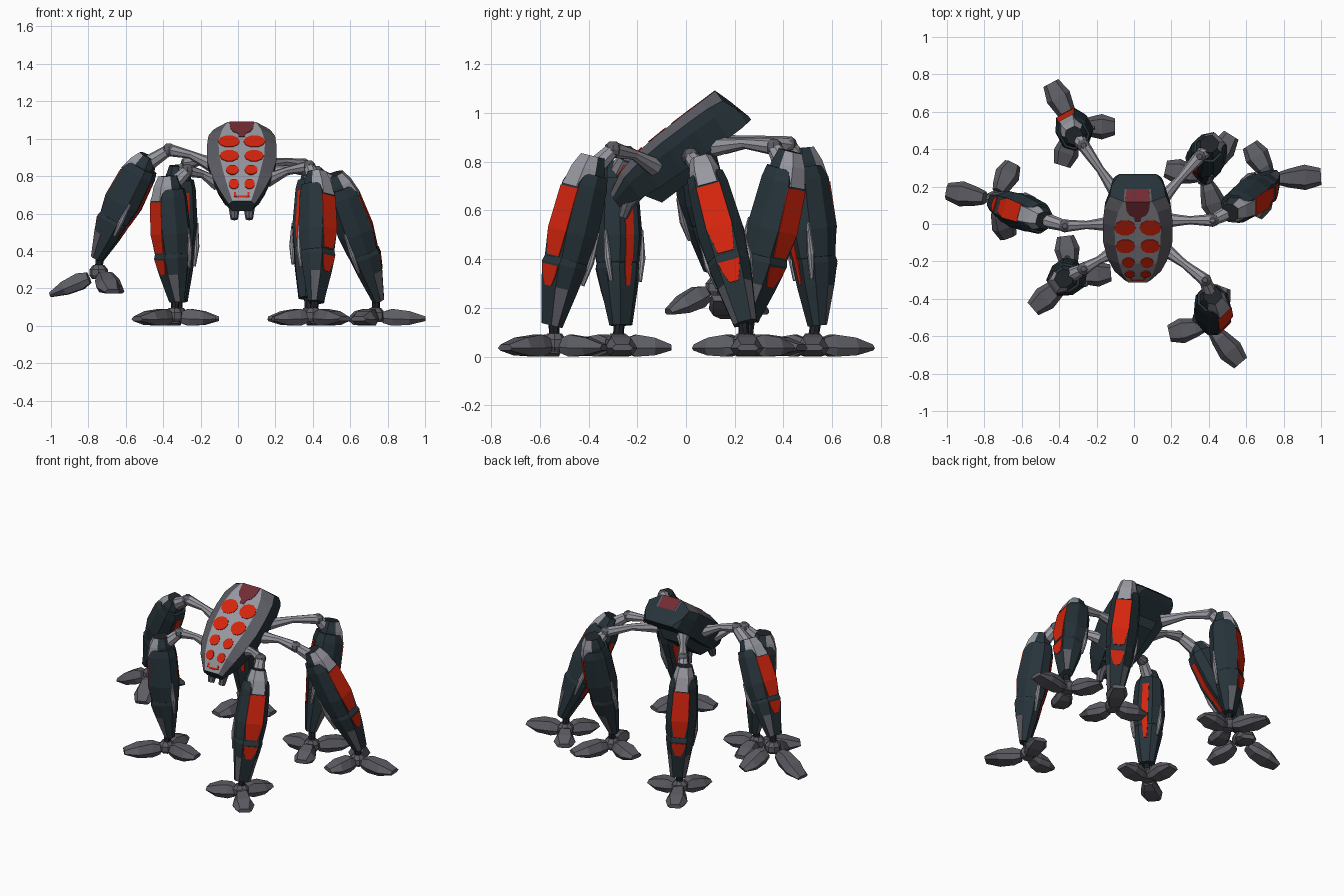
import bpy, bmesh, math
from mathutils import Vector, Matrix

cube = bpy.data.objects.get("Cube")
if cube:
    bpy.data.objects.remove(cube, do_unlink=True)


def material(name, rgb):
    m = bpy.data.materials.new(name)
    m.use_nodes = True
    m.diffuse_color = (*rgb, 1)
    m.node_tree.nodes["Principled BSDF"].inputs["Base Color"].default_value = (*rgb, 1)
    return m


SLATE, RED, LIGHT, GREY, MAROON, JOINT = range(6)
MATS = [material("dark slate", (.02, .034, .043)), material("signal red", (.66, .018, .004)),
        material("light grey", (.31, .31, .35)), material("mid grey", (.105, .105, .125)),
        material("maroon", (.16, .025, .033)), material("joint black", (.015, .018, .022))]


def loft(name, rings, matrix=Matrix(), color=SLATE, rule=None):
    """Skin a list of rings; rule(segment, side) may pick another colour."""
    bm = bmesh.new()
    rows = [[bm.verts.new(matrix @ Vector(p)) for p in ring] for ring in rings]
    n = len(rows[0])
    for i in range(len(rows) - 1):
        for j in range(n):
            k = (j + 1) % n
            f = bm.faces.new((rows[i][j], rows[i][k], rows[i + 1][k], rows[i + 1][j]))
            f.material_index = rule(i, j) if rule else color
    for row in (rows[0], rows[-1]):
        bm.faces.new(row).material_index = color
    bmesh.ops.recalc_face_normals(bm, faces=bm.faces)
    mesh = bpy.data.meshes.new(name)
    bm.to_mesh(mesh)
    bm.free()
    for m in MATS:
        mesh.materials.append(m)
    ob = bpy.data.objects.new(name, mesh)
    bpy.context.collection.objects.link(ob)
    return ob


def circle(r, z, n=8, squash=1.0):
    return [(r * math.cos(2 * math.pi * i / n), squash * r * math.sin(2 * math.pi * i / n), z)
            for i in range(n)]


def tube(name, points, radii, color):
    """Round bar through the points with changing radius."""
    pts = [Vector(p) for p in points]
    rings = []
    for i, p in enumerate(pts):
        d = pts[min(i + 1, len(pts) - 1)] - pts[max(i - 1, 0)]
        q = d.to_track_quat("Z", "Y")
        rings.append([p + q @ Vector(c) for c in circle(radii[i], 0)])
    return loft(name, rings, color=color)


def ball(name, center, r):
    rings = [circle(r * math.sin(a), r * math.cos(a)) for a in (.4, 1.05, 1.57, 2.1, 2.74)]
    return loft(name, rings, Matrix.Translation(center), GREY)


# Body frame: local x across, y along the rising hull, z out of its back
BODY = Matrix(((1, 0, 0, .02), (0, .8, -.6, 0), (0, .6, .8, 0), (0, 0, 0, 1)))
# along, plate half width, plate height, rim half width, rim height, belly half width, belly height
HULL = [(.15, .05, .72, .07, .7, .05, .655), (.24, .08, .768, .125, .74, .09, .63),
        (.33, .1, .79, .16, .755, .12, .62), (.45, .12, .798, .185, .762, .14, .615),
        (.58, .125, .8, .187, .762, .15, .615), (.68, .105, .8, .178, .76, .15, .612),
        (.75, .075, .8, .15, .75, .135, .612), (.775, .07, .72, .14, .69, .125, .615),
        (.797, .065, .635, .105, .632, .1, .618)]


def hull_ring(u, p, wt, b, wm, q, wb):
    return [(-p, u, wt), (p, u, wt), (b, u, wm), (b * .98, u, wm * .7 + wb * .3), (q, u, wb),
            (-q, u, wb), (-b * .98, u, wm * .7 + wb * .3), (-b, u, wm)]


def hull_color(i, j):
    if j == 0:
        return LIGHT if i < 6 else GREY if i == 6 else SLATE
    return GREY if j in (1, 7) and i < 6 else SLATE


loft("body_hull", [hull_ring(*s) for s in HULL], BODY, SLATE, hull_color)


def plate_height(u):
    for a, b in zip(HULL, HULL[1:]):
        if u <= b[0]:
            return a[2] + (b[2] - a[2]) * (u - a[0]) / (b[0] - a[0])


def strip(name, stations, color, x=0):
    """Thin painted plate that follows the hull top."""
    rings = []
    for u, w in stations:
        h = plate_height(u)
        rings.append([(x - w, u, h - .003), (x + w, u, h - .003), (x + w, u, h + .003), (x - w, u, h + .003)])
    loft(name, rings, BODY, color)


strip("tail_patch", [(.615, .015), (.645, .02), (.66, .045), (.69, .06), (.75, .066), (.775, .06)], MAROON)
strip("nose_mark", [(.168, .026), (.177, .03)], RED)

# Paired red spots shrinking towards the nose
for row, (u, x, rx, ry) in enumerate([(.575, .068, .058, .052), (.45, .066, .052, .048),
                                      (.335, .05, .035, .036), (.24, .042, .028, .032)]):
    slope = (plate_height(u + .03) - plate_height(u - .03)) / .06
    for side, label in ((-1, "right"), (1, "left")):
        m = BODY @ Matrix.Translation((side * x, u, plate_height(u))) @ Matrix.Rotation(math.atan(slope), 4, "X")
        loft(f"spot_{row + 1}_{label}", [circle(rx, z, 10, ry / rx) for z in (-.004, .003)], m, RED)

# Belly frame, nose ticks and mouth prongs
loft("belly_frame", [[(-w, a, z), (w, a, z), (w, b, z), (-w, b, z)]
                     for w, a, b, z in ((.06, .3, .58, .565), (.1, .26, .64, .63))], BODY, SLATE)
for side, label in ((-1, "right"), (1, "left")):
    strip(f"nose_tick_{label}", [(.172, .006), (.196, .006)], RED, side * .036)
    x = .02 + side * .04
    tube(f"mouth_prong_{label}", [(x, -.19, .68), (x, -.24, .63), (x, -.26, .57)], [.03, .03, .02], GREY)


def shell_ring(t, o, i, s):
    """Eight-sided leg section: outward, sideways, along."""
    return [(o, -.58 * s, t), (o, .58 * s, t), (.35 * o, s, t), (.5 * i, s, t),
            (i, .5 * s, t), (i, -.5 * s, t), (.5 * i, -s, t), (.35 * o, -s, t)]


CAP = [(-.12, .045, -.045, .045), (-.03, .073, -.06, .062), (.1, .094, -.07, .07)]
THIGH = [(0, .062, -.075, .075), (.08, .088, -.085, .084), (.4, .1, -.09, .095),
         (.58, .085, -.075, .085), (.64, .05, -.05, .06)]
SHIN = [(.5, .07, -.07, .08), (.62, .092, -.07, .086), (.77, .072, -.06, .072), (1.02, .028, -.035, .048)]
# Painted plates: along, outward, half width
PANEL = [(.11, .09, .05), (.4, .1, .053), (.57, .087, .034)]
CHEVRON = [(.635, .091, .045), (.7, .082, .036), (.77, .0725, .018)]
STRIPE = [(.1, -.086, .02), (.4, -.09, .02), (.57, -.077, .018), (.62, -.071, .016), (.75, -.062, .01)]
TOE = [(.04, .035, .015, .075), (.09, .05, 0, .09), (.18, .068, .005, .078), (.265, .045, .025, .05)]


def cap_color(i, j):
    return LIGHT if j in (0, 1, 7) else SLATE


def shin_color(i, j):
    return GREY if j in (1, 7) and i == 2 else SLATE


def toe_ring(r, w, low, high, k):
    return [(r * k, -w, low * .6 + high * .4), (r * k, -.7 * w, low), (r * k, .7 * w, low),
            (r * k, w, low * .6 + high * .4), (r * k, .6 * w, high), (r * k, -.6 * w, high)]


def leg(name, root, elbow, top, bottom, foot, facing, toes, droop=0):
    root, elbow, top, bottom, foot = map(Vector, (root, elbow, top, bottom, foot))
    # Arm from the hull, arched towards the elbow
    mid = root.lerp(elbow, .5) + Vector((0, 0, .015))
    tube(f"{name}_arm", [root, root.lerp(mid, .5), mid, elbow], [.04, .03, .022, .034], LIGHT)
    ball(f"{name}_elbow", elbow, .036)
    tube(f"{name}_bracket", [elbow, top], [.03, .045], LIGHT)
    # Leg frame: outward, sideways, down the leg
    down = (bottom - top).normalized()
    out = Vector((math.cos(math.radians(facing)), math.sin(math.radians(facing)), 0))
    out = (out - down * out.dot(down)).normalized()
    side = down.cross(out)
    frame = Matrix.Translation(top) @ Matrix((out, side, down)).transposed().to_4x4()
    size = (bottom - top).length

    def rings(stations):
        return [shell_ring(t * size, o, i, s) for t, o, i, s in stations]

    def plate(part, stations):
        loft(f"{name}_{part}", [[(o - .003, -w, t * size), (o - .003, w, t * size),
                                 (o + .003, w, t * size), (o + .003, -w, t * size)]
                                for t, o, w in stations], frame, RED)

    loft(f"{name}_cap", rings(CAP), frame, JOINT, cap_color)
    loft(f"{name}_thigh", rings(THIGH), frame)
    loft(f"{name}_shin", rings(SHIN), frame, SLATE, shin_color)
    plate("panel", PANEL)
    plate("chevron", CHEVRON)
    plate("inner_stripe", STRIPE)
    # Pale struts along both flanks of the knee
    for s, label in ((-1, "a"), (1, "b")):
        tube(f"{name}_strut_{label}", [frame @ Vector((-.048, s * w, t * size))
                                       for t, w in ((.36, .09), (.56, .086), (.72, .073))],
             [.006, .015, .008], LIGHT)
    # Ankle and three-toed foot
    base = Matrix.Translation(foot)
    tube(f"{name}_ankle", [bottom - down * .03, foot + Vector((0, 0, .06))], [.022, .022], JOINT)
    loft(f"{name}_foot_hub", [circle(r, z) for r, z in ((.035, .02), (.05, .04), (.05, .07), (.03, .095))],
         base, GREY)
    for n, angle in enumerate(toes):
        pose = base @ Matrix.Rotation(math.radians(angle), 4, "Z") @ Matrix.Rotation(math.radians(droop), 4, "Y")
        k = 1 if n == 0 else .82
        loft(f"{name}_toe_{n + 1}", [toe_ring(*s, k) for s in TOE], pose, GREY)


leg("front_right_leg", (-.11, -.15, .76), (-.27, -.24, .83), (-.37, -.29, .73), (-.33, -.27, .14),
    (-.34, -.28, 0), 215, (221, 5, 97))
leg("front_left_leg", (.16, -.13, .78), (.38, -.3, .85), (.42, -.4, .75), (.42, -.55, .14),
    (.4, -.54, 0), -45, (-50, 192, 70))
leg("middle_right_leg", (-.14, 0, .86), (-.37, -.01, .94), (-.51, .03, .85), (-.75, .12, .37),
    (-.745, .13, .23), 165, (170, 63, 290), 22)
leg("middle_left_leg", (.18, .02, .82), (.42, .02, .82), (.54, .08, .74), (.75, .24, .15),
    (.735, .24, 0), 0, (3, 122, 245))
leg("back_right_leg", (-.09, .16, .87), (-.27, .42, .87), (-.32, .48, .78), (-.32, .54, .14),
    (-.32, .52, 0), 118, (118, 0, 253))
leg("back_left_leg", (.14, .12, .86), (.35, .36, .86), (.4, .41, .77), (.37, .26, .16),
    (.38, .25, 0), 45, (58, 168, -72))
